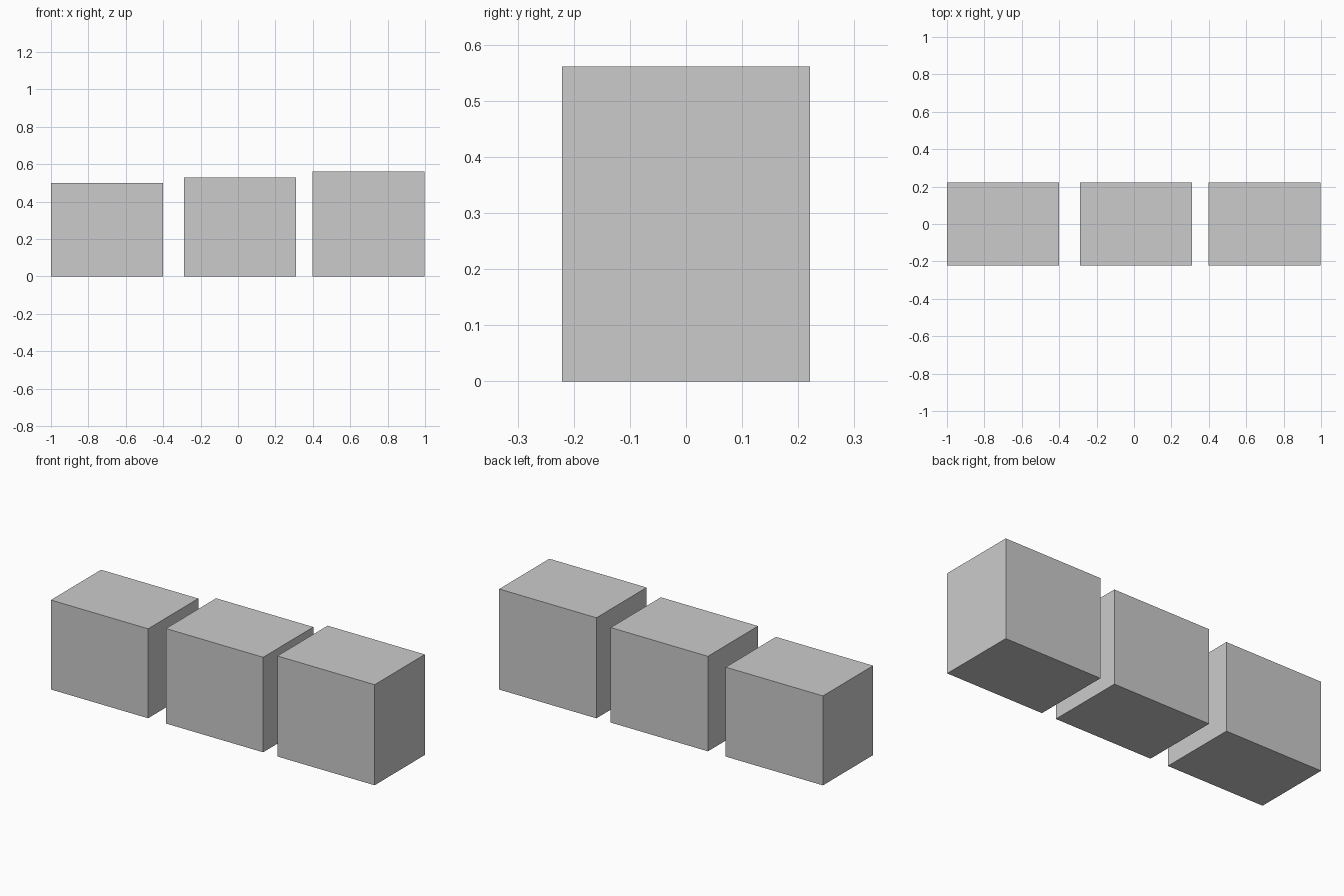
import bpy

if "Cube" in bpy.data.objects:
    bpy.data.objects.remove(bpy.data.objects["Cube"])

DEPTH = 0.442
WIDTH = 0.6


def block(name, x, height):
    """Plain box standing on the ground, centred at x."""
    bpy.ops.mesh.primitive_cube_add(size=1, location=(x, 0, height / 2))
    obj = bpy.context.object
    obj.name = name
    obj.scale = (WIDTH, DEPTH, height)
    bpy.ops.object.transform_apply(location=False, rotation=False, scale=True)
    return obj


# Row of three blocks rising slightly from left to right
for name, x, height in (("left_block", -0.7, 0.499),
                        ("middle_block", 0.01, 0.53),
                        ("right_block", 0.698, 0.561)):
    block(name, x, height)
